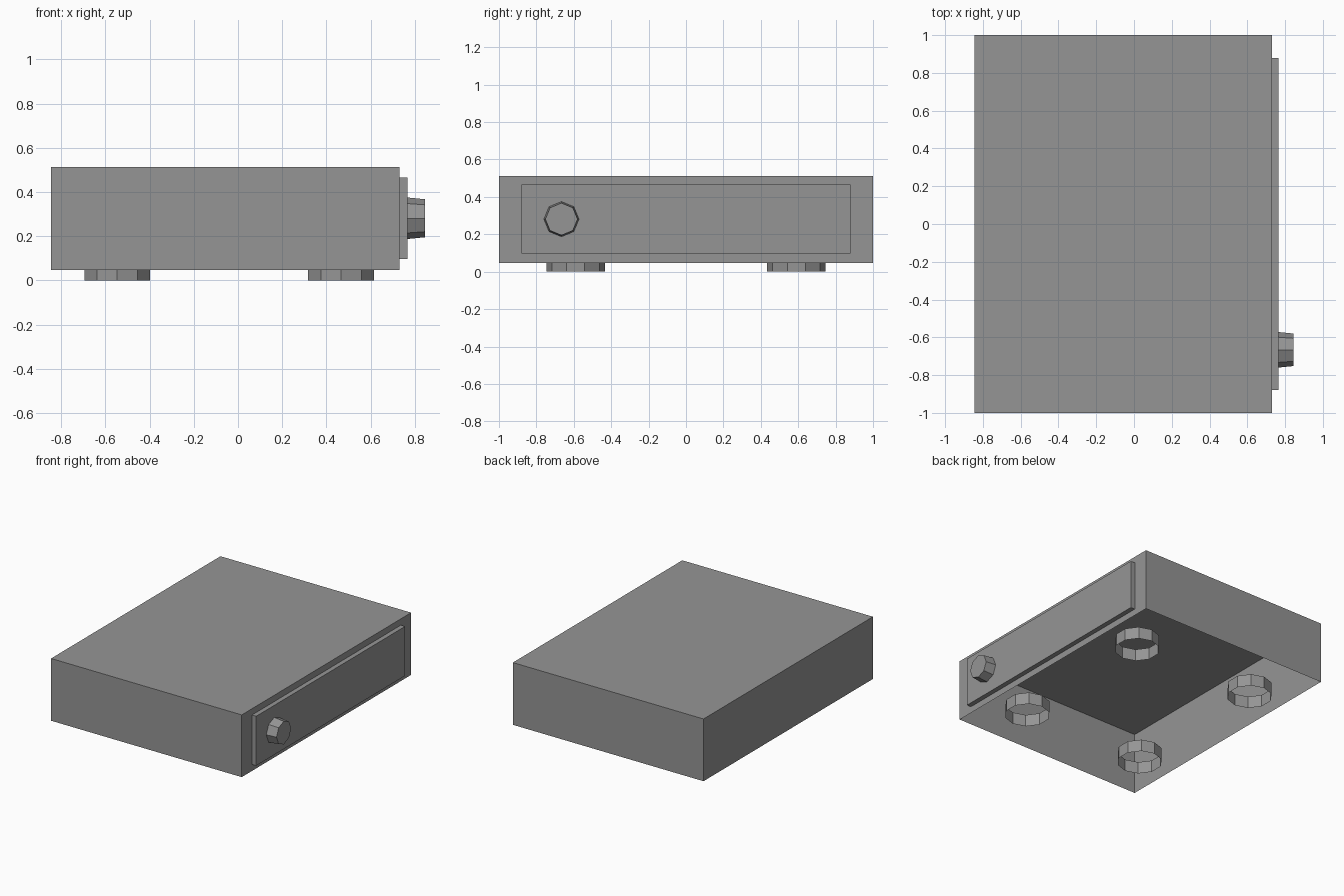
import bpy, bmesh, math
from mathutils import Matrix, Vector

cube = bpy.data.objects.get("Cube")
if cube:
    bpy.data.objects.remove(cube, do_unlink=True)

grey = bpy.data.materials.new("plain_grey")
grey.use_nodes = True
colour = (0.3, 0.3, 0.3, 1)
grey.diffuse_color = colour
grey.node_tree.nodes["Principled BSDF"].inputs["Base Color"].default_value = colour


def add_object(name, bm):
    mesh = bpy.data.meshes.new(name)
    bm.to_mesh(mesh)
    bm.free()
    mesh.materials.append(grey)
    obj = bpy.data.objects.new(name, mesh)
    bpy.context.collection.objects.link(obj)
    return obj


def box(name, low, high, open_bottom=False):
    low, high = Vector(low), Vector(high)
    bm = bmesh.new()
    place = Matrix.Translation((low + high) / 2) @ Matrix.Diagonal((*(high - low), 1))
    bmesh.ops.create_cube(bm, size=1, matrix=place)
    if open_bottom:
        bm.normal_update()
        under = [f for f in bm.faces if f.normal.z < -0.9]
        bmesh.ops.delete(bm, geom=under, context='FACES_ONLY')
    return add_object(name, bm)


def cylinder(name, sides, r1, r2, depth, matrix, capped):
    bm = bmesh.new()
    bmesh.ops.create_cone(bm, segments=sides, radius1=r1, radius2=r2,
                          depth=depth, cap_ends=capped, matrix=matrix)
    return add_object(name, bm)


# Hollow case with an open underside, and the raised panel on its left side
box("case", (-0.845, -1, 0.047), (0.731, 1, 0.512), open_bottom=True)
box("panel", (0.731, -0.88, 0.096), (0.766, 0.88, 0.465))

# Tapered eight-sided knob pointing out of the panel
cylinder("knob", 8, 0.094, 0.086, 0.079,
         Matrix.Translation((0.8055, -0.666, 0.281)) @ Matrix.Rotation(math.pi / 2, 4, 'Y'),
         True)

# Four ten-sided ring feet, open at both ends, with a corner facing the front
for side, x in (("right", -0.547), ("left", 0.466)):
    for end, y in (("front", -0.59), ("back", 0.59)):
        cylinder(f"{end}_{side}_foot", 10, 0.156, 0.156, 0.09,
                 Matrix.Translation((x, y, 0.045)), False)
